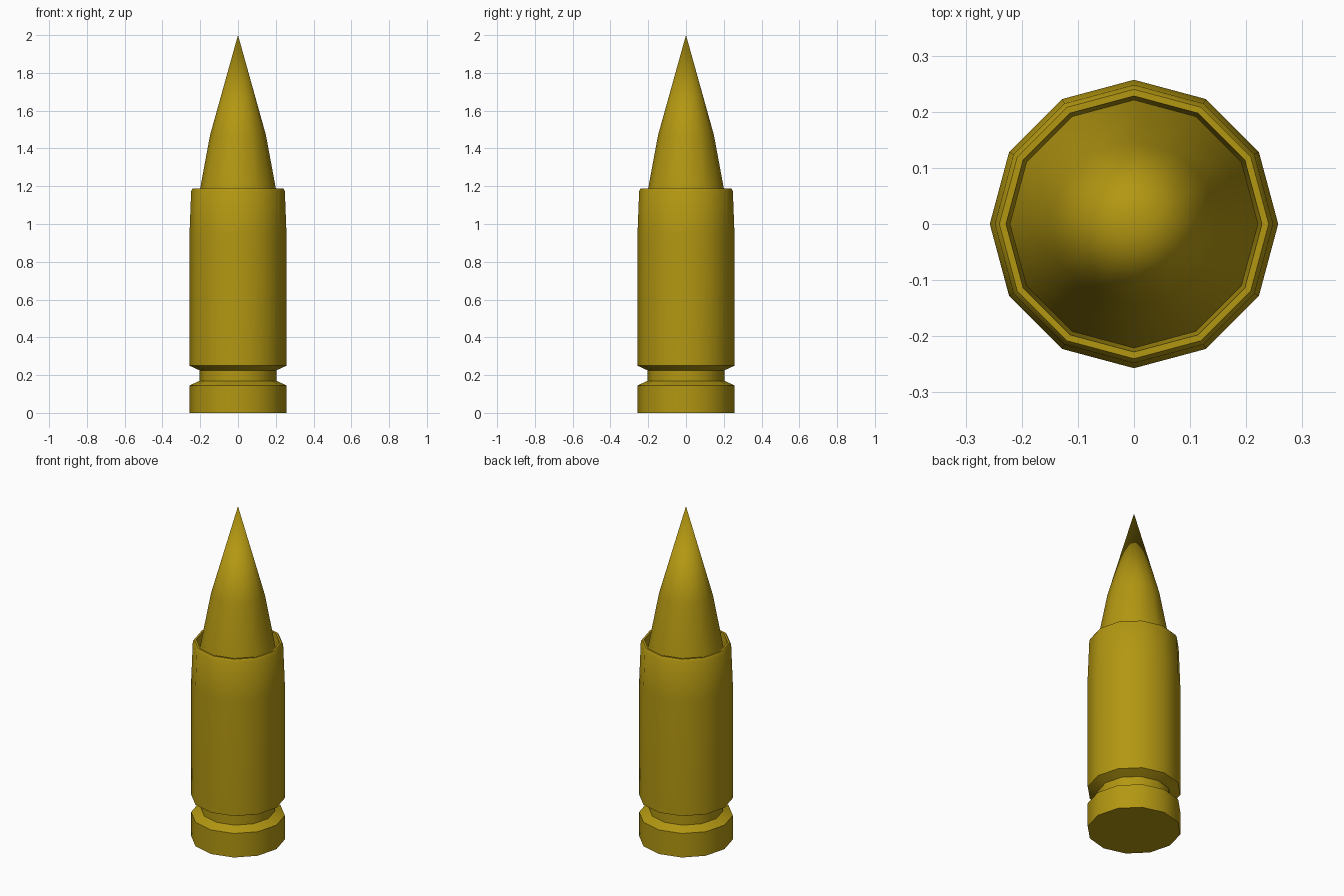
import bpy, bmesh, math

if "Cube" in bpy.data.objects:
    bpy.data.objects.remove(bpy.data.objects["Cube"])

SIDES = 12
brass = bpy.data.materials.new("brass")
brass.diffuse_color = (0.45, 0.31, 0.006, 1)
brass.use_nodes = True
brass.node_tree.nodes["Principled BSDF"].inputs["Base Color"].default_value = brass.diffuse_color


def lathe(name, profile):
    """Revolve (radius, z) points around z; radius 0 makes a pole."""
    bm = bmesh.new()
    rings = []
    for r, z in profile:
        if r == 0:
            rings.append([bm.verts.new((0, 0, z))] * SIDES)
        else:
            rings.append([bm.verts.new((r * math.cos(math.tau * i / SIDES),
                                        r * math.sin(math.tau * i / SIDES), z))
                          for i in range(SIDES)])
    for a, b in zip(rings, rings[1:]):
        for i in range(SIDES):
            j = (i + 1) % SIDES
            bm.faces.new(dict.fromkeys((a[i], a[j], b[j], b[i])))
    if profile[0][0] > 0:
        bm.faces.new(rings[0][::-1])
    bmesh.ops.recalc_face_normals(bm, faces=bm.faces)
    mesh = bpy.data.meshes.new(name)
    bm.to_mesh(mesh)
    bm.free()
    mesh.materials.append(brass)
    obj = bpy.data.objects.new(name, mesh)
    bpy.context.collection.objects.link(obj)
    bpy.ops.object.select_all(action='DESELECT')
    obj.select_set(True)
    bpy.context.view_layer.objects.active = obj
    bpy.ops.object.shade_smooth_by_angle(angle=math.radians(35))
    return obj


# Casing with extractor groove, tapered mouth and inner lip
lathe("casing", [(0.257, 0), (0.257, 0.145), (0.203, 0.17), (0.203, 0.225),
                 (0.257, 0.25), (0.257, 0.94), (0.248, 1.175), (0.24, 1.188),
                 (0.228, 1.188), (0.221, 1.07), (0, 1.07)])

# Pointed projectile seated inside the mouth
lathe("projectile", [(0.221, 1.07), (0.2, 1.19), (0.148, 1.47), (0, 2.0)])
